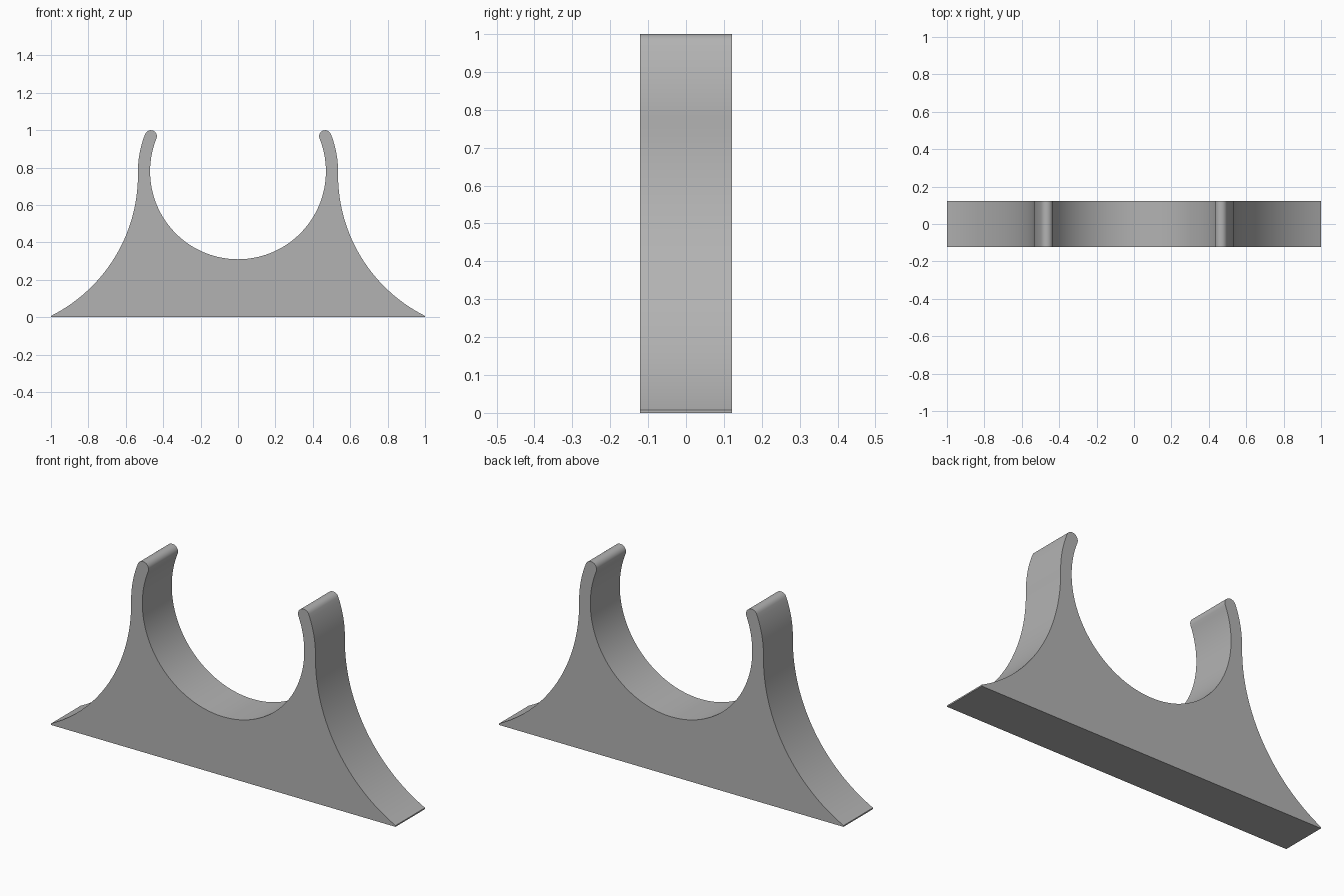
import bpy, bmesh
from math import sin, cos, asin, atan2, pi, sqrt, radians

cube = bpy.data.objects.get("Cube")
if cube:
    bpy.data.objects.remove(cube, do_unlink=True)

grey = bpy.data.materials.new("plain grey")
grey.use_nodes = True
colour = (0.45, 0.45, 0.45, 1)
grey.diffuse_color = colour
grey.node_tree.nodes["Principled BSDF"].inputs["Base Color"].default_value = colour

# Main dimensions
HALF_DEPTH = 0.122
CRADLE_Z, INNER, OUTER = 0.78, 0.47, 0.535
FLANK_Z, LIP = 0.76, 0.007


def arc(cx, cz, r, start, end, steps):
    return [(cx + r * cos(start + (end - start) * i / steps),
             cz + r * sin(start + (end - start) * i / steps)) for i in range(steps + 1)]


# Rounded tip that closes the arm
tip_r = (OUTER - INNER) / 2
mid_r = (OUTER + INNER) / 2
tip = asin((1 - tip_r - CRADLE_Z) / mid_r)

# Concave flank, tangent to the vertical arm and ending at the base lip
run, rise = 1 - OUTER, FLANK_Z - LIP
flank_r = (run ** 2 + rise ** 2) / (2 * run)
flank_end = pi + atan2(rise, flank_r - run)

# Right half of the outline, from the base corner up and down into the cradle
half = [(1, 0)]
half += arc(OUTER + flank_r, FLANK_Z, flank_r, flank_end, pi, 32)
half += arc(0, CRADLE_Z, OUTER, 0, tip, 10)
half += arc(mid_r * cos(tip), CRADLE_Z + mid_r * sin(tip), tip_r, tip, tip + pi, 14)[1:]
half += arc(0, CRADLE_Z, INNER, tip, -pi / 2, 48)[1:]
outline = half + [(-x, z) for x, z in reversed(half[:-1])]

# Extrude the outline to the full depth
bm = bmesh.new()
face = bm.faces.new([bm.verts.new((x, -HALF_DEPTH, z)) for x, z in outline])
ext = bmesh.ops.extrude_face_region(bm, geom=[face])
for v in ext["geom"]:
    if isinstance(v, bmesh.types.BMVert):
        v.co.y = HALF_DEPTH
bmesh.ops.recalc_face_normals(bm, faces=bm.faces)
mesh = bpy.data.meshes.new("cradle_bracket")
bm.to_mesh(mesh)
bm.free()
mesh.materials.append(grey)

bracket = bpy.data.objects.new("cradle_bracket", mesh)
bpy.context.collection.objects.link(bracket)
bpy.ops.object.select_all(action="DESELECT")
bracket.select_set(True)
bpy.context.view_layer.objects.active = bracket
bpy.ops.object.shade_smooth_by_angle(angle=radians(30))
